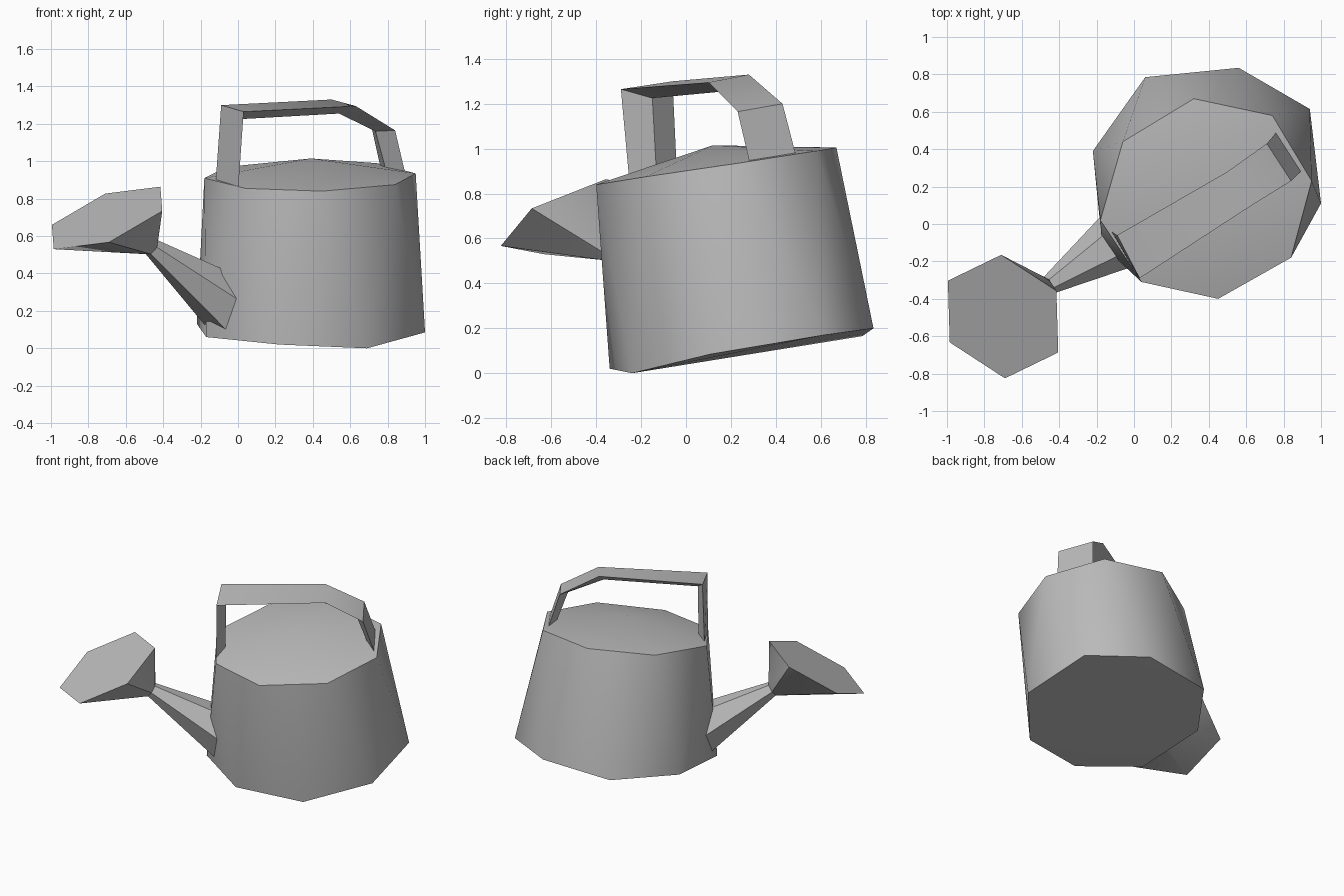
import bpy, bmesh, math
from mathutils import Vector

if "Cube" in bpy.data.objects:
    bpy.data.objects.remove(bpy.data.objects["Cube"], do_unlink=True)

grey = bpy.data.materials.new("plain grey")
grey.use_nodes = True
colour = (0.5, 0.5, 0.5, 1)
grey.diffuse_color = colour
grey.node_tree.nodes["Principled BSDF"].inputs["Base Color"].default_value = colour


def finish(name, bm):
    bmesh.ops.recalc_face_normals(bm, faces=bm.faces)
    mesh = bpy.data.meshes.new(name)
    bm.to_mesh(mesh)
    bm.free()
    mesh.materials.append(grey)
    obj = bpy.data.objects.new(name, mesh)
    bpy.context.collection.objects.link(obj)
    bpy.ops.object.select_all(action='DESELECT')
    obj.select_set(True)
    bpy.context.view_layer.objects.active = obj
    bpy.ops.object.shade_smooth_by_angle(angle=math.radians(32))
    return obj


def hull(name, points):
    """Convex solid wrapped around a set of points."""
    bm = bmesh.new()
    for p in points:
        bm.verts.new(p)
    bmesh.ops.convex_hull(bm, input=bm.verts[:])
    loose = [v for v in bm.verts if not v.link_faces]
    bmesh.ops.delete(bm, geom=loose, context='VERTS')
    return finish(name, bm)


def ring(centre, a, b, sides):
    """Polygon whose corners lie on the ellipse spanned by a and b."""
    turn = math.tau / sides
    return [centre + a * math.cos(i * turn) + b * math.sin(i * turn)
            for i in range(sides)]


# Body: tapered, twisted octagonal vessel with a low domed lid
base = [(1, .11, .085), (.94, .615, .17), (.56, .835, .2), (.06, .785, .165),
        (-.22, .39, .13), (-.17, -.115, .06), (.22, -.34, .02), (.69, -.24, 0)]
rim = [(.95, .23, .935), (.74, .58, .99), (.32, .67, 1.005), (-.06, .44, .97),
       (-.18, .02, .91), (.04, -.31, .855), (.45, -.4, .84), (.84, -.18, .875)]
lid_peak = (.39, .12, 1.015)
hull("body", base + rim + [lid_peak])

# Spout: six-sided taper from the vessel wall up to the neck
foot = Vector((-.04, -.06, .225))
neck = Vector((-.46, -.33, .54))
axis = (neck - foot).normalized()
side = axis.cross(Vector((0, 0, 1))).normalized()
up = side.cross(axis)
neck_ring = ring(neck, side * .05, up * .05, 6)
hull("spout", ring(foot, side * .175, up * .175, 6) + neck_ring)

# Rose: wide tilted hexagon narrowing to the neck
u = Vector((.285, .138, .167))
v = Vector((.01, -.33, -.13))
rose_ring = ring(Vector((-.7, -.495, .697)), u, (v + u / 2) / math.sin(math.pi / 3), 6)
hull("rose", rose_ring + neck_ring)

# Handle: three-sided bar swept along back, front and inner rails
back = [(-.12, -.04, .88), (-.09, -.06, 1.3), (.5, .28, 1.33), (.71, .43, 1.2), (.77, .5, .93)]
front = [(.0, -.25, .83), (.03, -.29, 1.265), (.63, .1, 1.295), (.84, .23, 1.165), (.9, .29, .91)]
inner = [(-.01, -.13, .86), (.01, -.15, 1.225), (.54, .17, 1.255), (.735, .3, 1.16), (.8, .36, .92)]
bm = bmesh.new()
sections = [[bm.verts.new(p) for p in trio] for trio in zip(back, front, inner)]
for s, t in zip(sections, sections[1:]):
    for i in range(3):
        j = (i + 1) % 3
        bm.faces.new((s[i], s[j], t[j], t[i]))
bm.faces.new(sections[0])
bm.faces.new(sections[-1])
finish("handle", bm)
